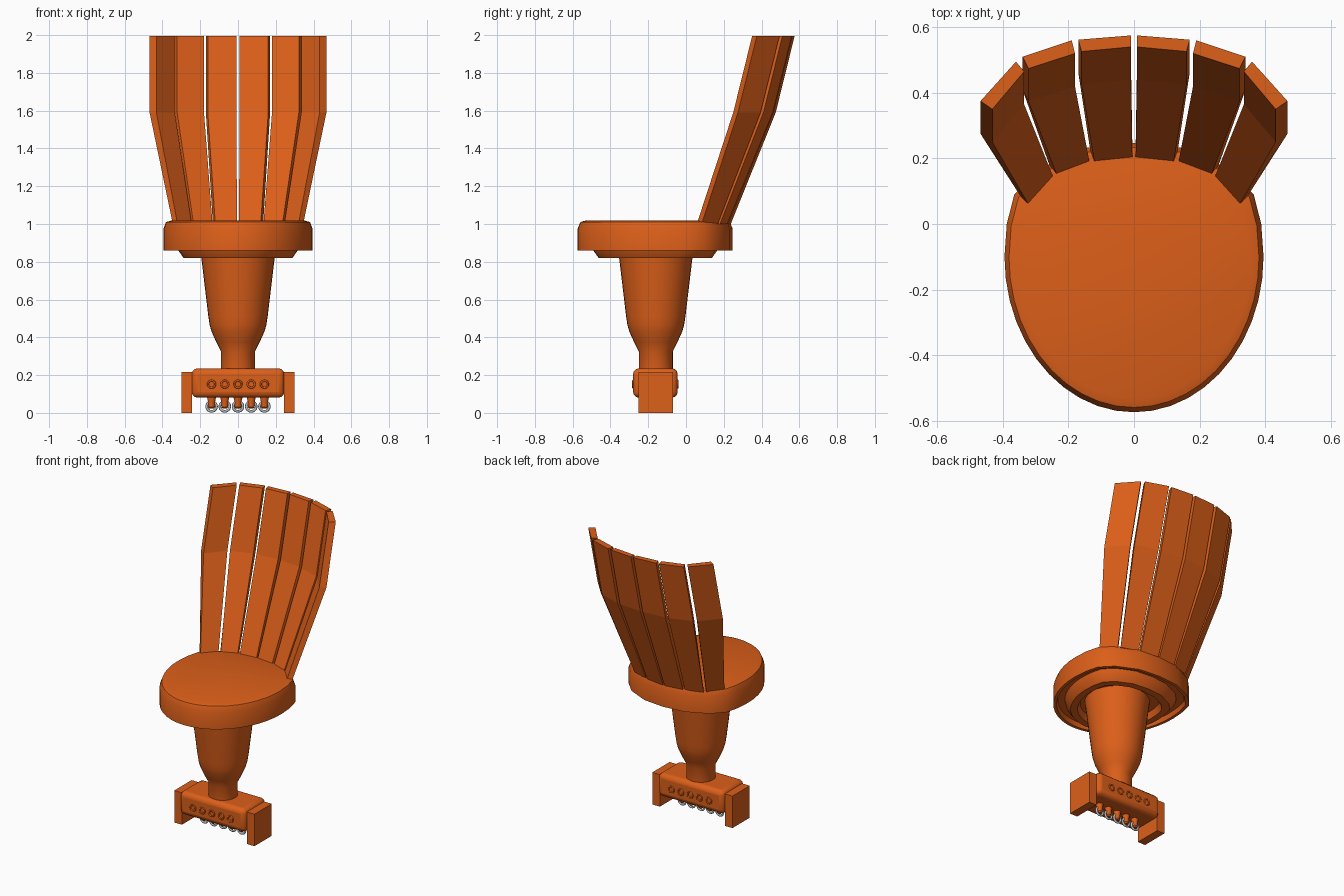
import bpy, bmesh, math

if "Cube" in bpy.data.objects:
    bpy.data.objects.remove(bpy.data.objects["Cube"])

CY = -0.16  # pedestal axis in y


def material(name, rgb):
    m = bpy.data.materials.new(name)
    m.diffuse_color = (*rgb, 1)
    m.use_nodes = True
    m.node_tree.nodes["Principled BSDF"].inputs["Base Color"].default_value = m.diffuse_color
    return m


ORANGE = material("orange", (0.72, 0.115, 0.01))
STEEL = material("steel", (0.5, 0.52, 0.54))


def finish(ob, mat, smooth=None):
    ob.data.materials.append(mat)
    if smooth:
        bpy.ops.object.select_all(action='DESELECT')
        ob.select_set(True)
        bpy.context.view_layer.objects.active = ob
        bpy.ops.object.shade_smooth_by_angle(angle=math.radians(smooth))
    return ob


def loft(name, rings, smooth=None):
    """Bridge closed rings of equal length and cap both ends."""
    bm = bmesh.new()
    vs = [[bm.verts.new(p) for p in r] for r in rings]
    n = len(vs[0])
    for a, b in zip(vs, vs[1:]):
        for i in range(n):
            j = (i + 1) % n
            bm.faces.new((a[i], a[j], b[j], b[i]))
    bm.faces.new(vs[0][::-1])
    bm.faces.new(vs[-1])
    bmesh.ops.recalc_face_normals(bm, faces=bm.faces)
    me = bpy.data.meshes.new(name)
    bm.to_mesh(me)
    bm.free()
    ob = bpy.data.objects.new(name, me)
    bpy.context.collection.objects.link(ob)
    return finish(ob, ORANGE, smooth)


def box(name, loc, size, bevel=0, segments=2):
    bpy.ops.mesh.primitive_cube_add(size=1, location=loc)
    ob = bpy.context.object
    ob.name = name
    ob.scale = size
    bpy.ops.object.transform_apply(location=False, rotation=False, scale=True)
    if bevel:
        mod = ob.modifiers.new("bevel", 'BEVEL')
        mod.width, mod.segments = bevel, segments
    return finish(ob, ORANGE, 35 if bevel else None)


# Seat: elliptical front, flatter curved rear, scaled rings down to a stepped underside
rear = [(0.365, 0.09), (0.29, 0.168), (0.15, 0.232)]
outline = [(0.388, 0.0)] + rear + [(0, 0.247)]
outline += [(-x, y) for x, y in reversed(rear)] + [(-0.388, 0.0)]
for i in range(23):
    a = math.pi + math.pi * i / 22
    outline.append((0.395 * math.cos(a), -0.1 + 0.474 * math.sin(a)))
seat_profile = [(0.45, 0.86), (0.58, 0.86), (0.62, 0.82), (0.73, 0.82), (0.80, 0.86),
                (0.82, 0.89), (0.93, 0.89), (0.95, 0.86), (1.0, 0.86),
                (1.0, 0.975), (0.965, 1.01), (0.90, 1.018)]
loft("seat", [[(x * s, CY + (y - CY) * s, z) for x, y in outline]
              for s, z in seat_profile], 30)

# Pedestal: tapered turned column
ped_profile = [(0.09, 0.2), (0.09, 0.325), (0.115, 0.375), (0.14, 0.43), (0.15, 0.465),
               (0.157, 0.51), (0.2, 0.87)]
loft("pedestal", [[(r * math.cos(t * math.tau / 32), CY + r * math.sin(t * math.tau / 32), z)
                   for t in range(32)] for r, z in ped_profile], 35)

# Back slats: (front inner, front outer, back outer, back inner) at seat and at top
slats = {
    "centre": ([(0.005, 0.197), (0.12, 0.185), (0.133, 0.222), (0.005, 0.237)],
               [(0.009, 0.540), (0.160, 0.526), (0.170, 0.562), (0.009, 0.575)]),
    "middle": ([(0.135, 0.185), (0.235, 0.148), (0.258, 0.18), (0.145, 0.218)],
               [(0.180, 0.520), (0.322, 0.474), (0.340, 0.510), (0.190, 0.560)]),
    "outer": ([(0.245, 0.14), (0.320, 0.057), (0.345, 0.083), (0.270, 0.168)],
              [(0.335, 0.465), (0.432, 0.350), (0.468, 0.375), (0.360, 0.495)]),
}
for key, (low, top) in slats.items():
    for side, s in (("right", 1), ("left", -1)):
        loft(f"{key}_slat_{side}", [[(s * x, y, 1.0) for x, y in low],
                                    [(s * x, y - 0.1, 1.59) for x, y in top],
                                    [(s * x, y, 1.995) for x, y in top]])

# Base: rounded crossbar with an upright plate at each end
box("crossbar", (0, CY - 0.002, 0.158), (0.49, 0.236, 0.155), 0.03, 3)
for side, s in (("right", 1), ("left", -1)):
    box(f"end_plate_{side}", (s * 0.271, CY, 0.108), (0.057, 0.184, 0.216))

# Studs on both faces, and ringed pegs under the crossbar
for i in range(5):
    x = 0.07 * (i - 2)
    for side, y in (("front", CY - 0.12), ("back", CY + 0.116)):
        bpy.ops.mesh.primitive_torus_add(location=(x, y, 0.152), rotation=(math.pi / 2, 0, 0),
                                         major_radius=0.019, minor_radius=0.005,
                                         major_segments=20, minor_segments=8)
        ob = bpy.context.object
        ob.name = f"{side}_stud_{i + 1}"
        finish(ob, ORANGE, 60)
    loft(f"peg_{i + 1}", [[(x + r * math.cos(t * math.tau / 16),
                            CY + r * math.sin(t * math.tau / 16), z) for t in range(16)]
                          for r, z in [(0.01, 0.022), (0.018, 0.03), (0.018, 0.055),
                                       (0.025, 0.09)]], 40)
    bpy.ops.mesh.primitive_torus_add(location=(x, CY, 0.034), rotation=(math.pi / 2, 0, 0),
                                     major_radius=0.026, minor_radius=0.007,
                                     major_segments=24, minor_segments=8)
    ob = bpy.context.object
    ob.name = f"steel_ring_{i + 1}"
    finish(ob, STEEL, 60)
